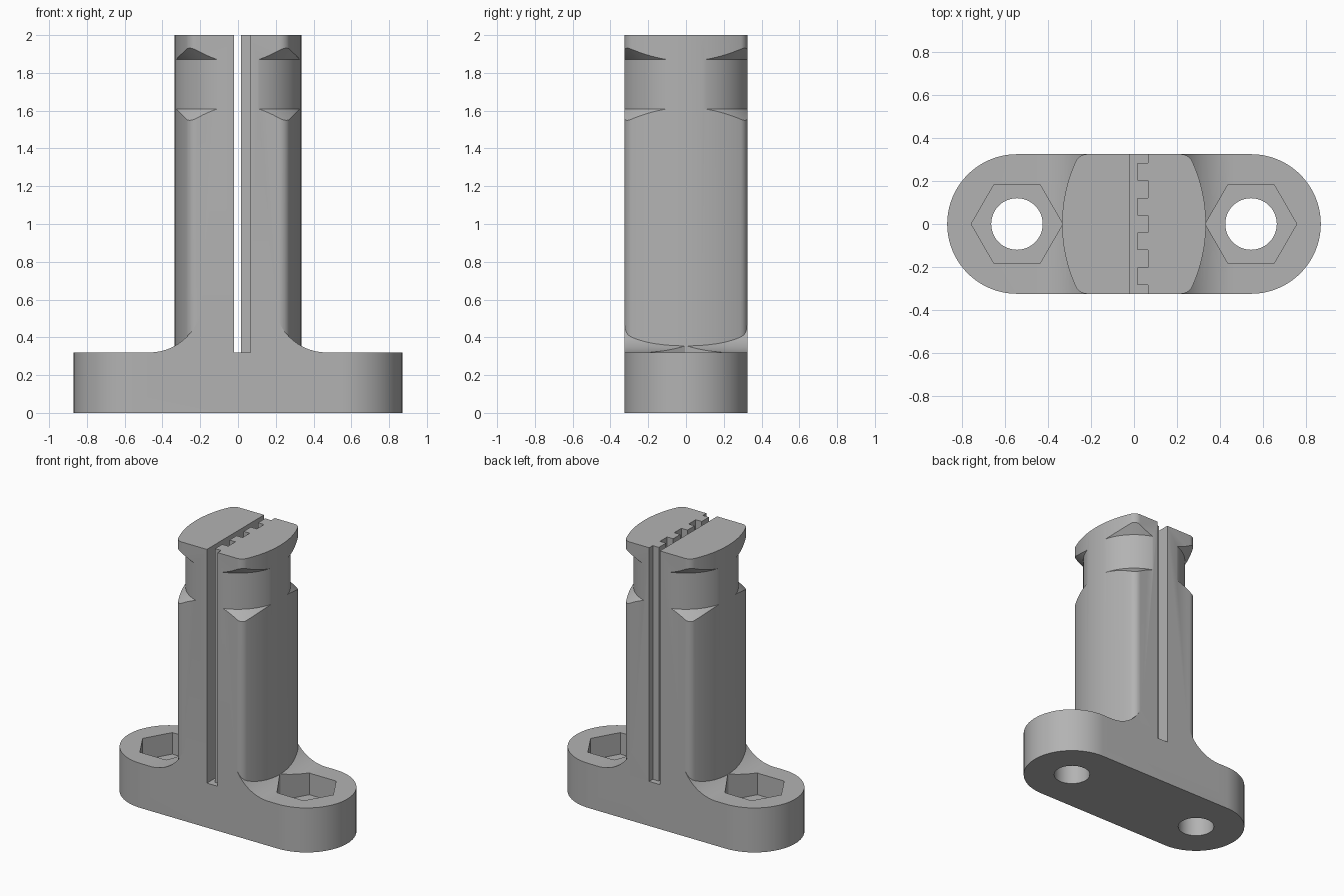
import bpy, bmesh
from math import pi, cos, sin, atan2, sqrt
from mathutils import Matrix

cube = bpy.data.objects.get("Cube")
if cube:
    bpy.data.objects.remove(cube, do_unlink=True)

grey = bpy.data.materials.new("plain_grey")
grey.use_nodes = True
colour = (0.45, 0.45, 0.45, 1)
grey.diffuse_color = colour
grey.node_tree.nodes["Principled BSDF"].inputs["Base Color"].default_value = colour

HALF_DEPTH = 0.325
BASE_TOP = 0.32
TOP = 2.0
HOLE_X = 0.545


def to_object(name, bm):
    bmesh.ops.recalc_face_normals(bm, faces=bm.faces)
    mesh = bpy.data.meshes.new(name)
    bm.to_mesh(mesh)
    bm.free()
    mesh.materials.append(grey)
    obj = bpy.data.objects.new(name, mesh)
    bpy.context.collection.objects.link(obj)
    return obj


def prism(name, points, low, high, along_y=False):
    """Extrude an outline upward, or an (x, z) outline from front to back."""
    bm = bmesh.new()
    face = bm.faces.new([bm.verts.new((a, low, b) if along_y else (a, b, low))
                         for a, b in points])
    grown = bmesh.ops.extrude_face_region(bm, geom=[face])["geom"]
    move = (0, high - low, 0) if along_y else (0, 0, high - low)
    bmesh.ops.translate(bm, vec=move,
                        verts=[v for v in grown if isinstance(v, bmesh.types.BMVert)])
    return to_object(name, bm)


def arc(cx, cy, r, start, end, steps):
    return [(cx + r * cos(start + (end - start) * i / steps),
             cy + r * sin(start + (end - start) * i / steps)) for i in range(steps + 1)]


def ring(cx, cy, r, sides):
    return arc(cx, cy, r, 0, 2 * pi, sides)[:-1]


def box_points(x0, x1, y0, y1):
    return [(x0, y0), (x1, y0), (x1, y1), (x0, y1)]


def combine(target, tool, operation):
    mod = target.modifiers.new(operation.lower(), "BOOLEAN")
    mod.operation = operation
    mod.solver = "EXACT"
    mod.object = tool
    bpy.context.view_layer.objects.active = target
    bpy.ops.object.modifier_apply(modifier=mod.name)
    bpy.data.objects.remove(tool, do_unlink=True)


# Column: gently bowed ends blended into flat front and back
bow, corner = 0.70, 0.06
bow_x = 0.335 - bow
corner_y = HALF_DEPTH - corner
corner_x = bow_x + sqrt((bow - corner) ** 2 - corner_y ** 2)
turn = atan2(corner_y, corner_x - bow_x)
side = arc(corner_x, -corner_y, corner, -pi / 2, -turn, 10)
side += arc(bow_x, 0, bow, -turn, turn, 24)[1:-1]
side += arc(corner_x, corner_y, corner, turn, pi / 2, 10)
column = prism("column", side + [(-x, -y) for x, y in side], 0.1, TOP)

# Neck: turned groove with sloped shoulders that only bites the corners
neck, reach, neck_low, neck_high = 0.342, 0.15, 1.61, 1.87
bm = bmesh.new()
profile = [(neck, neck_low), (neck + reach, neck_low - reach),
           (neck + reach, neck_high + reach), (neck, neck_high)]
verts = [bm.verts.new((r, 0, z)) for r, z in profile]
edges = [bm.edges.new((verts[i], verts[(i + 1) % 4])) for i in range(4)]
bmesh.ops.spin(bm, geom=verts + edges, cent=(0, 0, 0), axis=(0, 0, 1),
               angle=2 * pi, steps=96)
bmesh.ops.remove_doubles(bm, verts=bm.verts, dist=0.0001)
combine(column, to_object("neck_groove", bm), "DIFFERENCE")

# Base plate with round ends
end = arc(HOLE_X, 0, HALF_DEPTH, -pi / 2, pi / 2, 40)
body = prism("clip_post", end + [(-x, -y) for x, y in end], 0, BASE_TOP)

# Concave flare between base and column
flare_x, flare_r = 0.47, 0.28
curve = arc(flare_x, BASE_TOP + flare_r, flare_r, pi, 1.5 * pi, 24)
curve += [(flare_x, 0.1)]
flare = prism("flare", curve + [(-x, z) for x, z in reversed(curve)],
              -HALF_DEPTH, HALF_DEPTH, along_y=True)
combine(body, flare, "UNION")

# Nut pockets and bolt holes
for s in (-1, 1):
    pocket = prism("nut_pocket", ring(s * HOLE_X, 0, 0.213, 6), 0.165, 0.6)
    combine(body, pocket, "DIFFERENCE")
    hole = prism("bolt_hole", ring(s * HOLE_X, 0, 0.12, 48), -0.1, 0.5)
    combine(body, hole, "DIFFERENCE")

combine(body, column, "UNION")

# Slot with a toothed right-hand wall
left, tip, root, pitch = -0.02, 0.017, 0.065, 0.1625
wall = [(root, -0.5)]
for i in range(4):
    y = (i - 1.5) * pitch
    wall += [(root, y - pitch / 4), (tip, y - pitch / 4),
             (tip, y + pitch / 4), (root, y + pitch / 4)]
wall += [(root, 0.5), (left, 0.5), (left, -0.5)]
combine(body, prism("toothed_slot", wall, BASE_TOP, TOP + 0.1), "DIFFERENCE")

# Smooth the curved walls, keep the machined edges
body.select_set(True)
bpy.context.view_layer.objects.active = body
bpy.ops.object.shade_smooth_by_angle(angle=0.4)
